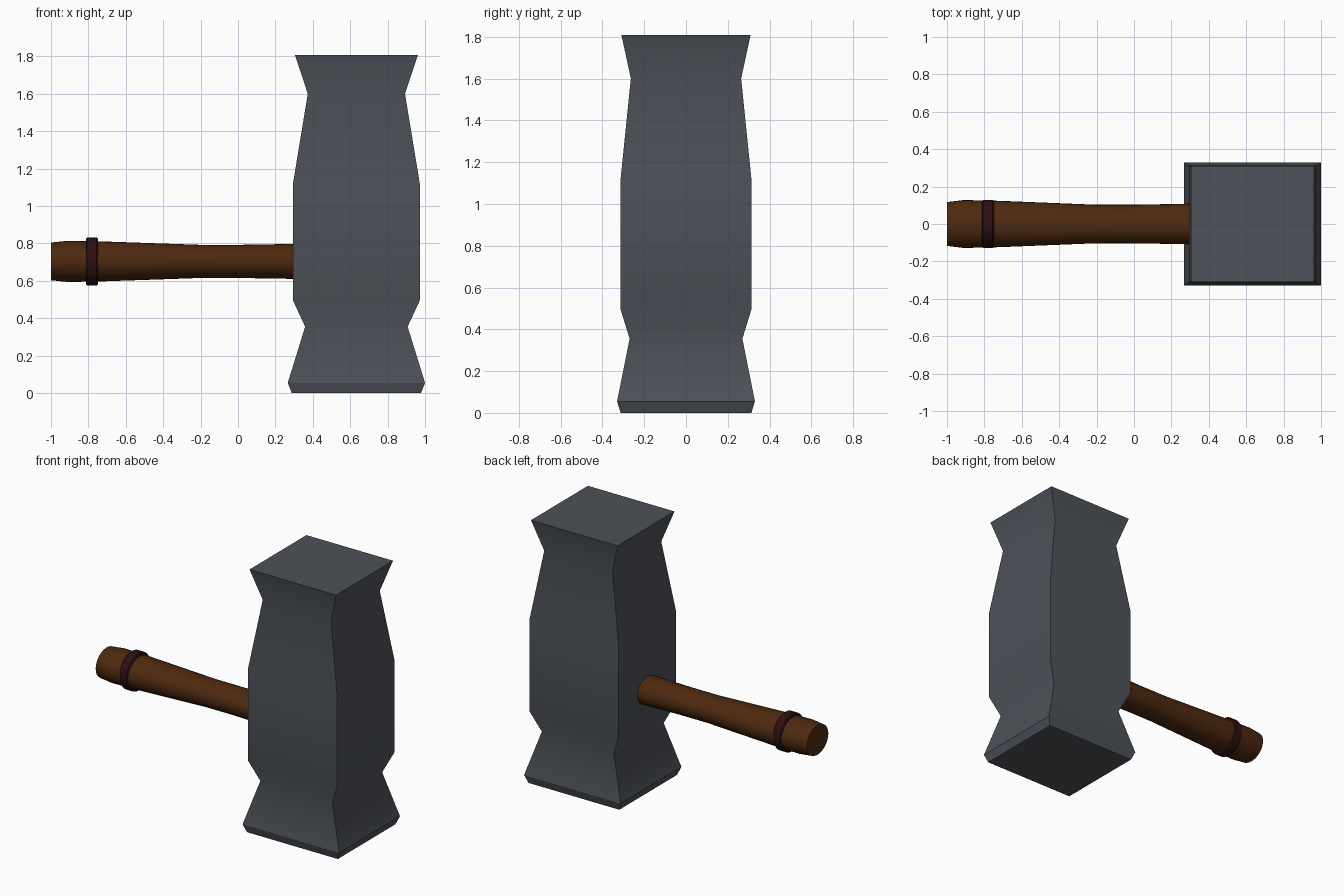
import bpy, bmesh, math

if "Cube" in bpy.data.objects:
    bpy.data.objects.remove(bpy.data.objects["Cube"])

def material(name, rgb):
    m = bpy.data.materials.new(name)
    m.diffuse_color = (*rgb, 1)
    m.use_nodes = True
    m.node_tree.nodes["Principled BSDF"].inputs["Base Color"].default_value = m.diffuse_color
    return m

def finish(name, bm, mat):
    bmesh.ops.recalc_face_normals(bm, faces=bm.faces)
    for f in bm.faces:
        f.smooth = True
    me = bpy.data.meshes.new(name)
    bm.to_mesh(me)
    bm.free()
    me.materials.append(mat)
    ob = bpy.data.objects.new(name, me)
    bpy.context.collection.objects.link(ob)
    return ob

def loft(bm, rings, closed=False):
    """Skin rings of points; cap the ends, or join last ring to first."""
    vs = [[bm.verts.new(p) for p in ring] for ring in rings]
    n = len(vs[0])
    pairs = list(zip(vs, vs[1:])) + ([(vs[-1], vs[0])] if closed else [])
    for a, b in pairs:
        for i in range(n):
            j = (i + 1) % n
            bm.faces.new((a[i], a[j], b[j], b[i]))
    if not closed:
        bm.faces.new(vs[0])
        bm.faces.new(vs[-1])
    return vs

def ring_x(x, ry, rz, n=32, zc=0.704):
    return [(x, ry * math.cos(2 * math.pi * i / n), zc + rz * math.sin(2 * math.pi * i / n))
            for i in range(n)]

steel = material("dark steel", (0.075, 0.084, 0.100))
wood = material("brown wood", (0.075, 0.022, 0.005))
leather = material("dark red leather", (0.028, 0.005, 0.006))

# Hammer head: rectangular sections (z, half width x, half depth y)
CX = 0.633
profile = [(0, 0.345, 0.313), (0.055, 0.367, 0.33), (0.355, 0.274, 0.27), (0.495, 0.339, 0.313),
           (1.12, 0.339, 0.313), (1.60, 0.260, 0.264), (1.808, 0.329, 0.309)]
bm = bmesh.new()
rings = loft(bm, [[(CX + sx * hx, sy * hy, z) for sx, sy in ((-1, -1), (1, -1), (1, 1), (-1, 1))]
                  for z, hx, hy in profile])
# corners, top and bottom rims and the foot bevel stay sharp
for e in bm.edges:
    z0, z1 = (v.co.z for v in e.verts)
    if abs(z0 - z1) > 1e-4 or z0 < 0.1 or z0 > 1.7:
        e.smooth = False
finish("hammer_head", bm, steel)

# Handle: slightly flattened round grip, waisted in the middle
bm = bmesh.new()
rings = loft(bm, [ring_x(x, r, r * 0.86) for x, r in
                  ((-1, 0.117), (-0.91, 0.128), (-0.72, 0.124), (-0.2, 0.103),
                   (0.0, 0.103), (0.32, 0.109))])
for e in bm.edges:
    if all(v.co.x < -0.99 for v in e.verts) or all(v.co.x > 0.31 for v in e.verts):
        e.smooth = False
finish("handle", bm, wood)

# Grip band: chamfered ring around the handle
bm = bmesh.new()
section = ((-0.813, 0.100), (-0.813, 0.122), (-0.806, 0.129),
           (-0.756, 0.129), (-0.749, 0.122), (-0.749, 0.100))
loft(bm, [ring_x(x, r, r) for x, r in section], closed=True)
band = finish("grip_band", bm, leather)
bpy.context.view_layer.objects.active = band
band.select_set(True)
bpy.ops.object.shade_smooth_by_angle(angle=math.radians(30))
